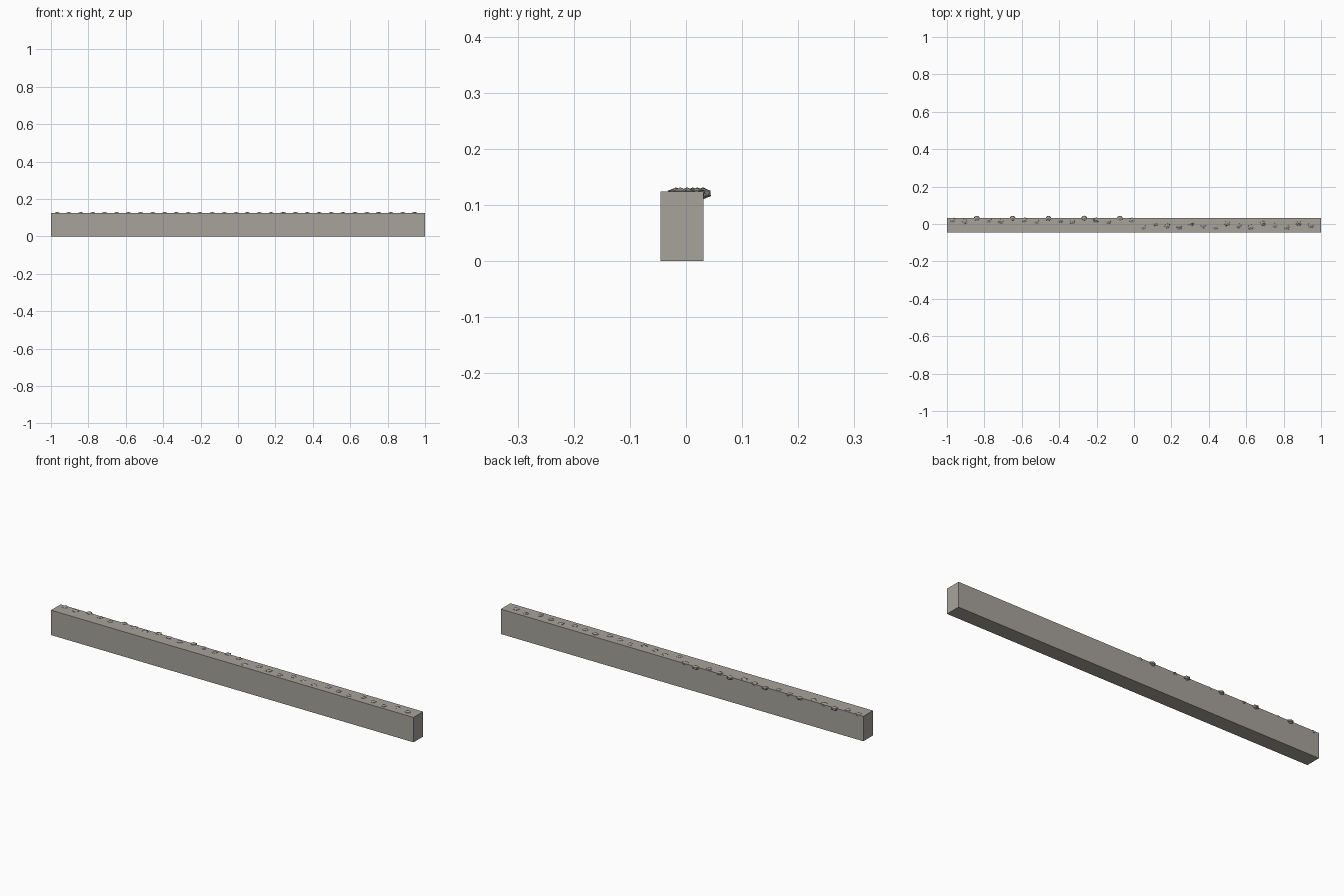
import bpy, random
from math import tau
from mathutils import Vector, Matrix

random.seed(4)
cube = bpy.data.objects.get("Cube")
if cube:
    bpy.data.objects.remove(cube, do_unlink=True)


def material(name, rgb):
    m = bpy.data.materials.new(name)
    m.use_nodes = True
    m.diffuse_color = (*rgb, 1)
    m.node_tree.nodes["Principled BSDF"].inputs["Base Color"].default_value = (*rgb, 1)
    return m


stone_grey = material("warm stone grey", (0.39, 0.37, 0.33))
pebble_grey = material("pebble grey", (0.33, 0.32, 0.30))

# Long kerb block
bpy.ops.mesh.primitive_cube_add(size=1, location=(0, -0.007, 0.062))
kerb = bpy.context.object
kerb.name = "kerb_block"
kerb.data.transform(Matrix.Diagonal((2, 0.076, 0.124, 1)))
kerb.data.materials.append(stone_grey)


def pebble(name, x, y):
    """Flattened, faceted stone half sunk into the top of the kerb."""
    bpy.ops.mesh.primitive_ico_sphere_add(subdivisions=1, radius=1, location=(x, y, 0.1205))
    ob = bpy.context.object
    ob.name = name
    turn = Matrix.Rotation(random.uniform(0, tau), 4, "Z")
    ob.data.transform(Matrix.Diagonal((0.018, 0.016, 0.0105, 1)) @ turn)
    for v in ob.data.vertices:
        v.co *= random.uniform(0.92, 1.04)
    ob.data.materials.append(pebble_grey)


# Two staggered rows of pebbles: back edge on one half, middle on the other
back_offsets = (0.020, 0.012, 0.030)
for i in range(16):
    pebble(f"back_pebble_{i + 1}", -0.968 + 0.0638 * i, back_offsets[i % 3])

front_offsets = (-0.018, 0.002, -0.010)
for i in range(15):
    pebble(f"middle_pebble_{i + 1}", 0.050 + 0.0639 * i, front_offsets[i % 3])
